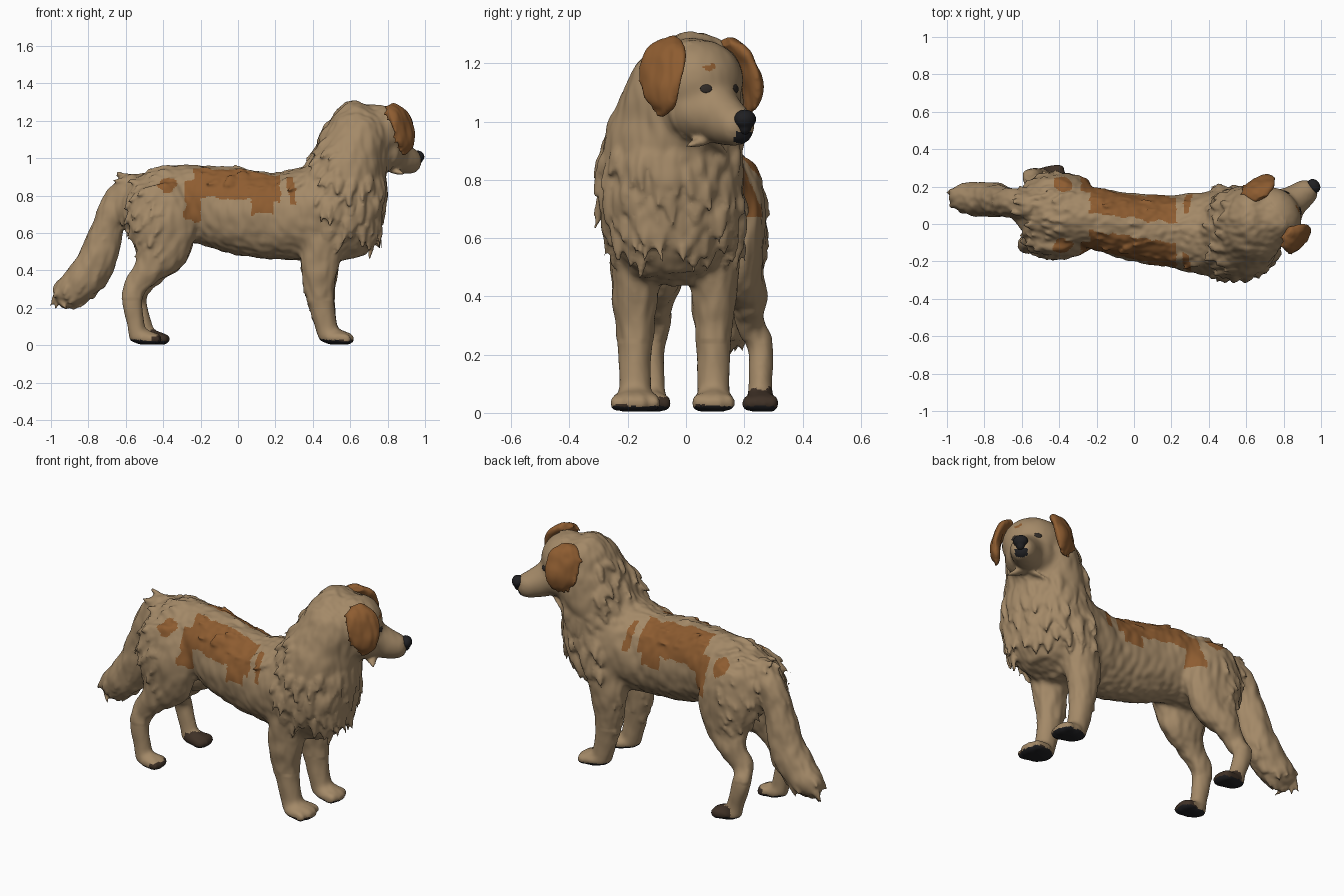
import bpy, bmesh, math, random
from mathutils import Vector as V, Matrix, noise
from mathutils.bvhtree import BVHTree

if "Cube" in bpy.data.objects:
    bpy.data.objects.remove(bpy.data.objects["Cube"])

random.seed(4)
MATS = {}
for name, col in {"tan_fur": (0.37, 0.252, 0.138), "rust_fur": (0.27, 0.108, 0.03),
                  "dark_paw": (0.05, 0.031, 0.02), "black_skin": (0.014, 0.014, 0.016),
                  "eye_brown": (0.03, 0.024, 0.02)}.items():
    m = bpy.data.materials.new(name)
    m.diffuse_color = (*col, 1)
    m.use_nodes = True
    m.node_tree.nodes["Principled BSDF"].inputs["Base Color"].default_value = m.diffuse_color
    MATS[name] = m

# head frame: the head is turned towards +y
F, L, H = V((0.8, 0.6, 0)), V((-0.6, 0.8, 0)), V((0.75, 0.045, 0))


def head(u, v, z):
    return H + F * u + L * v + V((0, 0, z))


def loft(bm, secs, side=V((0, 1, 0)), n=20, sub=4):
    """Tube through sections (x, y, z, half width, half depth)."""
    pts = []
    for i in range(len(secs) - 1):
        p0, p1, p2, p3 = (secs[min(max(i + k, 0), len(secs) - 1)] for k in (-1, 0, 1, 2))
        for s in range(sub):
            t = s / sub
            pts.append([0.5 * (2 * b + (c - a) * t + (2 * a - 5 * b + 4 * c - d) * t * t
                               + (3 * b - a - 3 * c + d) * t ** 3)
                        for a, b, c, d in zip(p0, p1, p2, p3)])
    pts.append(list(secs[-1]))
    rings = []
    for i, p in enumerate(pts):
        t = (V(pts[min(i + 1, len(pts) - 1)][:3]) - V(pts[max(i - 1, 0)][:3])).normalized()
        nn = t.cross(side).normalized()
        ss = nn.cross(t)
        a, b = max(p[3], 0.003), max(p[4], 0.003)
        rings.append([bm.verts.new(V(p[:3]) + ss * a * math.cos(k * math.tau / n)
                                   + nn * b * math.sin(k * math.tau / n)) for k in range(n)])
    for r, q in zip(rings, rings[1:]):
        for k in range(n):
            bm.faces.new((r[k], r[(k + 1) % n], q[(k + 1) % n], q[k]))
    bm.faces.new(rings[0][::-1])
    bm.faces.new(rings[-1])


def ball(bm, c, r, ax=V((1, 0, 0))):
    rot = ax.to_track_quat('X', 'Z').to_matrix().to_4x4()
    bmesh.ops.create_icosphere(bm, subdivisions=3, radius=1,
                               matrix=Matrix.Translation(c) @ rot @ Matrix.Diagonal((*r, 1)))


def to_object(bm, name, mats):
    bmesh.ops.recalc_face_normals(bm, faces=bm.faces)
    me = bpy.data.meshes.new(name)
    bm.to_mesh(me)
    bm.free()
    ob = bpy.data.objects.new(name, me)
    bpy.context.collection.objects.link(ob)
    for k in mats:
        me.materials.append(MATS[k])
    me.shade_smooth()
    return ob


def remesh(bm, voxel, smooth):
    """Fuse overlapping shapes into one skin."""
    ob = to_object(bm, "fuse", [])
    md = ob.modifiers.new("voxel", 'REMESH')
    md.mode, md.voxel_size = 'VOXEL', voxel
    me = bpy.data.meshes.new_from_object(ob.evaluated_get(bpy.context.evaluated_depsgraph_get()))
    out = bmesh.new()
    out.from_mesh(me)
    bpy.data.objects.remove(ob)
    for _ in range(smooth):
        bmesh.ops.smooth_vert(out, verts=out.verts, factor=0.5, use_axis_x=True,
                              use_axis_y=True, use_axis_z=True)
    out.normal_update()
    return out


def locks(bm, pool, count, flow, length, width, lift=0.22):
    """Pointed tufts of fur lying on the skin along the flow direction."""
    for co, no in random.sample(pool, min(count, len(pool))):
        d = V(flow) + V((random.uniform(-.25, .25), random.uniform(-.25, .25), random.uniform(-.2, .2)))
        d = (d - no * d.dot(no)).normalized() + no * lift
        ln, w = length * random.uniform(.7, 1.25), width * random.uniform(.75, 1.2)
        path = [(0, w * .5, w * .3), (.35, w, w * .55), (.7, w * .6, w * .4), (1, .003, .003)]
        loft(bm, [(*(co - no * .014 + d * ln * t), a, b) for t, a, b in path],
             d.cross(no).normalized(), 8, 2)


def fur_noise(bm, weight):
    for v in bm.verts:
        p = v.co
        k = weight(p)
        v.co = p + v.normal * k * (0.006 * noise.noise(V((p.x * 26, p.y * 34, p.z * 13)))
                                   + 0.007 * noise.noise(p * 9))
        v.co.z = max(v.co.z, 0.004)


# torso and mane
bm = bmesh.new()
loft(bm, [(-.62, .09, .80, .05, .06), (-.56, .08, .77, .14, .15), (-.42, .06, .745, .18, .205),
          (-.22, .03, .755, .165, .21), (0, -.015, .715, .18, .23), (.2, -.04, .69, .195, .23),
          (.38, -.05, .70, .225, .255), (.52, -.05, .72, .24, .29), (.66, -.045, .70, .21, .23),
          (.75, -.03, .70, .1, .12)], n=28)
loft(bm, [(.60, -.04, .47, .10, .08), (.58, -.05, .6, .21, .16), (.575, -.05, .75, .235, .205),
          (.575, -.05, .88, .24, .215), (.605, -.02, 1.0, .225, .2), (.64, 0, 1.1, .205, .18),
          (.66, .02, 1.2, .175, .16), (.67, .02, 1.26, .12, .115), (.68, .02, 1.285, .05, .05)], n=28)
# skull, cheeks and muzzle
ball(bm, head(-.01, 0, 1.14), (.15, .165, .148), F)
ball(bm, head(.02, 0, 1.04), (.13, .14, .115), F)
loft(bm, [(*head(u, 0, z), a, b) for u, z, a, b in
          [(.03, 1.06, .115, .115), (.12, 1.015, .088, .095), (.19, .99, .074, .077),
           (.24, .982, .062, .064), (.265, .98, .035, .04)]], L)
# front legs with paws
for y, w in ((-.175, .088), (.095, .075)):
    loft(bm, [(.47, y, .64, .09, .12), (.44, y, .46, .085, .108), (.438, y, .3, .068, .082),
              (.455, y, .18, .057, .066), (.475, y, .09, .056, .06), (.49, y, .03, .06, .055)])
    ball(bm, V((.53, y, .04)), (.085, w, .042))
    for k in (-1.5, -.5, .5, 1.5):
        ball(bm, V((.595 - abs(k) * .014, y + k * w * .5, .034)), (.038, w * .27, .034))
# hind legs with paws
for yt, yf, dx in ((-.085, -.115, 0), (.18, .255, .04)):
    ym = (yt + yf) / 2
    loft(bm, [(-.43, yt, .86, .06, .1), (-.41, yt, .72, .095, .18), (-.40, yt, .6, .10, .175),
              (-.42 + dx * .3, yt, .49, .085, .14), (-.48 + dx * .5, ym, .4, .065, .085),
              (-.55 + dx * .6, ym, .31, .05, .062), (-.565 + dx * .6, yf, .23, .045, .055),
              (-.545 + dx, yf, .1, .043, .05), (-.53 + dx, yf, .03, .05, .05)])
    ball(bm, V((-.49 + dx, yf, .038)), (.08, .06, .04))
    for k in (-1.5, -.5, .5, 1.5):
        ball(bm, V((-.43 + dx - abs(k) * .012, yf + k * .032, .032)), (.036, .018, .031))
# tail
loft(bm, [(-.53, .09, .87, .06, .06), (-.63, .11, .8, .075, .075), (-.7, .12, .62, .085, .085),
          (-.755, .13, .45, .093, .105), (-.85, .135, .325, .09, .10), (-.93, .14, .285, .075, .075),
          (-.985, .14, .27, .035, .035)])

# fur tufts grown on the fused skin
bm = remesh(bm, .014, 3)
skin = [(v.co.copy(), v.normal.copy()) for v in bm.verts]


def pool(test):
    return [(c, n) for c, n in skin if test(c.x, c.y, c.z, n)]


locks(bm, pool(lambda x, y, z, n: .45 < x < .83 and .6 < z < .94), 200, (-.1, 0, -1), .12, .028, .2)
locks(bm, pool(lambda x, y, z, n: .3 < x < .56 and .88 < z < 1.22 and n.z > -.1), 70, (-.6, 0, -.7), .11, .026)
locks(bm, pool(lambda x, y, z, n: -.6 < x < .35 and z > .84 and n.z > .5), 90, (-1, 0, 0), .08, .02, .28)
locks(bm, pool(lambda x, y, z, n: -.62 < x < -.36 and .5 < z < .85 and n.x < .3), 110, (-.5, 0, -.85), .09, .02, .18)
locks(bm, pool(lambda x, y, z, n: x < -.66 and z < .8), 70, (-.35, 0, -.8), .09, .022, .08)
locks(bm, pool(lambda x, y, z, n: .3 < x < .48 and .2 < z < .5 and n.x < -.3), 45, (-.4, 0, -.9), .07, .016, .2)
locks(bm, pool(lambda x, y, z, n: -.25 < x < .35 and z < .56 and n.z < -.5), 30, (-1, 0, 0), .07, .018, .15)
bm = remesh(bm, .0088, 2)


def body_weight(p):
    u = (p - H).dot(F)
    if u > .03 and p.z > .88:
        return .2
    return .4 if p.z < .25 else 1.0


fur_noise(bm, body_weight)
body = to_object(bm, "body", ["tan_fur", "rust_fur", "dark_paw", "black_skin"])


# coat markings by position
def coat(c, n):
    x, y, z = c
    j = .018 * noise.noise(c * 22)
    u, v = (c - H).dot(F), (c - H).dot(L)
    if z < .1:
        if n.z < -.45 and z < .045:
            return 3
        dark = z + j < .022 or (-.5 < x < -.2 and y > .1 and z + j < .08) or (-.46 < x < -.2 and z + j < .055)
        return 2 if dark else 0
    off = abs(y + .02 + .13 * x)
    low = .67 if x < -.2 else .785 if x < .07 else .70 if x < .19 else .76
    left = -.285 if z < .88 else -.235
    if left + j < x < .225 + j and z > low + j * 1.3 and off > .05 + j:
        return 1
    if math.hypot(x + .38, z - .86) < .046 + j:
        return 1
    if abs(x - .285 + .1 * (z - .83)) < .018 + j * .7 and .75 < z < .9:
        return 1
    if u > .08 and abs(v + .045) < .022 and abs(z - 1.185 - .3 * (v + .045)) < .01:
        return 1
    return 3 if u > .235 and .925 < z < .965 and abs(v) < .035 else 0


for p in body.data.polygons:
    p.material_index = coat(p.center, p.normal)

# hanging ears
for s, name in ((-1, "right_ear"), (1, "left_ear")):
    bm = bmesh.new()
    side = (F - L * s * .3).normalized()
    loft(bm, [(*head(u, v * s, z), a, b) for u, v, z, a, b in
              [(0, .11, 1.275, .04, .02), (.01, .145, 1.25, .075, .03), (.025, .175, 1.2, .095, .03),
               (.04, .19, 1.13, .088, .028), (.05, .188, 1.07, .062, .022), (.05, .18, 1.04, .022, .012)]], side)
    bm.normal_update()
    rim = [(v.co.copy(), v.normal.copy()) for v in bm.verts if (v.co - H).dot(F) < .0 or v.co.z < 1.1]
    locks(bm, rim, 22, F * -.5 - V((0, 0, .8)), .05, .014, .15)
    bm = remesh(bm, .0075, 2)
    fur_noise(bm, lambda p: .9)
    to_object(bm, name, ["rust_fur"])

# nose
bm = bmesh.new()
ball(bm, head(.263, 0, 1.008), (.034, .041, .034), F)
ball(bm, head(.258, 0, .98), (.026, .024, .026), F)
to_object(remesh(bm, .006, 2), "nose", ["black_skin"])

# eyes set on the face surface
tree = BVHTree.FromPolygons([v.co for v in body.data.vertices], [p.vertices[:] for p in body.data.polygons])
for s, name in ((-1, "right_eye"), (1, "left_eye")):
    hit, nor = tree.ray_cast(head(.5, .064 * s, 1.113), -F)[:2]
    bm = bmesh.new()
    ball(bm, hit, (.005, .021, .015), nor)
    to_object(bm, name, ["eye_brown"])
